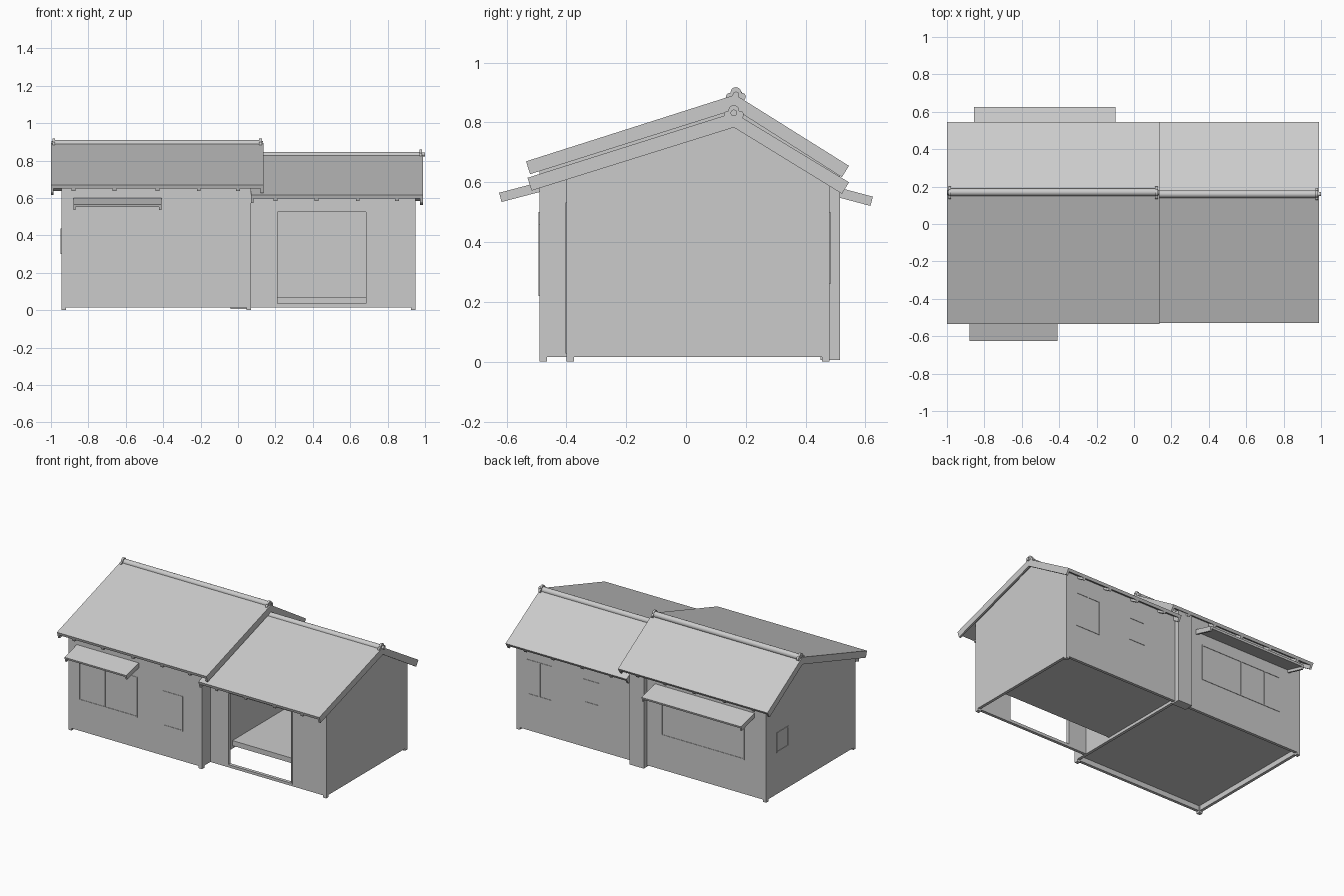
import bpy, bmesh, math

cube = bpy.data.objects.get("Cube")
if cube:
    bpy.data.objects.remove(cube, do_unlink=True)

grey = bpy.data.materials.new("plain_grey")
grey.use_nodes = True
grey.diffuse_color = (0.6, 0.6, 0.6, 1)
grey.node_tree.nodes["Principled BSDF"].inputs["Base Color"].default_value = (0.6, 0.6, 0.6, 1)


def prism(name, pts, x0, x1):
    """Extrude a closed (y, z) outline from x0 to x1."""
    bm = bmesh.new()
    face = bm.faces.new([bm.verts.new((x0, y, z)) for y, z in pts])
    ext = bmesh.ops.extrude_face_region(bm, geom=[face])
    for v in ext["geom"]:
        if isinstance(v, bmesh.types.BMVert):
            v.co.x = x1
    bmesh.ops.recalc_face_normals(bm, faces=bm.faces)
    mesh = bpy.data.meshes.new(name)
    bm.to_mesh(mesh)
    bm.free()
    mesh.materials.append(grey)
    obj = bpy.data.objects.new(name, mesh)
    bpy.context.collection.objects.link(obj)
    return obj


def box(name, x0, x1, y0, y1, z0, z1):
    return prism(name, [(y0, z0), (y1, z0), (y1, z1), (y0, z1)], x0, x1)


def rod(name, x0, x1, y, z, r):
    pts = [(y + r * math.cos(i * math.tau / 20), z + r * math.sin(i * math.tau / 20)) for i in range(20)]
    obj = prism(name, pts, x0, x1)
    bpy.ops.object.select_all(action='DESELECT')
    obj.select_set(True)
    bpy.context.view_layer.objects.active = obj
    bpy.ops.object.shade_smooth_by_angle(angle=math.radians(35))


def square_cut(a, b, t):
    """Point a moved by t square to the slope a-b, downwards."""
    dy, dz = b[0] - a[0], b[1] - a[1]
    s = t / math.hypot(dy, dz)
    if dy < 0:
        s = -s
    return (a[0] + dz * s, a[1] - dy * s)


def roof_layer(name, x0, x1, eaves, t):
    front, ridge, back = eaves
    low = (ridge[0], ridge[1] - t * 1.1)
    prism(name, [front, ridge, back, square_cut(back, ridge, t), low, square_cut(front, ridge, t)], x0, x1)


def roof_z(eaves, y):
    front, ridge, back = eaves
    end = front if y < ridge[0] else back
    return ridge[1] + (end[1] - ridge[1]) * (y - ridge[0]) / (end[0] - ridge[0])


def roof(prefix, x0, x1, eaves, rafters):
    roof_layer(prefix + "_roof_slab", x0, x1, eaves, 0.02)
    for x in (x0, x1 - 0.014):
        roof_layer(prefix + "_bargeboard", x, x + 0.014, eaves, 0.045)
    for x in rafters:
        roof_layer(prefix + "_rafter", x - 0.01, x + 0.01, eaves, 0.034)


def ridge_cap(prefix, x, y, z, nub):
    # Three-lobed end tile with a small round boss
    rod(prefix + "_ridge_cap", x - 0.007, x + 0.007, y, z + 0.01, 0.018)
    for side in (-1, 1):
        rod(prefix + "_ridge_lobe", x - 0.007, x + 0.007, y + side * 0.02, z - 0.004, 0.013)
    rod(prefix + "_ridge_boss", min(x, nub), max(x, nub), y, z + 0.002, 0.011)


def gable(name, x0, x1, y0, y1, eaves):
    top = [(y, roof_z(eaves, y) - 0.02) for y in (y1, eaves[1][0], y0)]
    prism(name, [(y0, BASE), (y1, BASE)] + top, x0, x1)


def window(name, x0, x1, z0, z1, y, bars=()):
    w, d = 0.007, 0.003
    for x in (x0, x1 - w, *bars):
        box(name + "_upright", x, x + w, y - d, y + d, z0, z1)
    for z in (z0, z1 - w):
        box(name + "_rail", x0, x1, y - d, y + d, z, z + w)


def awning(prefix, x0, x1, inner, outer):
    for part, a, b, t in (("slab", x0, x1, 0.014), ("bracket", x0, x0 + 0.012, 0.032),
                          ("bracket", x1 - 0.012, x1, 0.032)):
        prism(prefix + "_awning_" + part,
              [inner, outer, square_cut(outer, inner, t), square_cut(inner, outer, t)], a, b)


BASE, T = 0.015, 0.02
HIGH = [(-0.535, 0.67), (0.165, 0.893), (0.545, 0.655)]
LOW = [(-0.53, 0.615), (0.16, 0.833), (0.545, 0.6)]
BACK, HIGH_FRONT, LOW_FRONT = 0.48, -0.49, -0.4

# Roofs with ridges
roof("high", -1.0, 0.135, HIGH, (-0.88, -0.66, -0.43, -0.21, 0.0))
roof("low", 0.07, 0.988, LOW, (0.2, 0.42, 0.64, 0.85))
rod("high_ridge", -0.985, 0.12, 0.17, 0.89, 0.02)
rod("low_ridge", 0.13, 0.98, 0.16, 0.826, 0.02)
ridge_cap("high_right", -0.985, 0.167, 0.89, -0.998)
ridge_cap("high_left", 0.12, 0.167, 0.89, 0.133)
ridge_cap("low", 0.978, 0.16, 0.83, 1.0)

# High block walls
gable("high_outer_gable", -0.945, -0.945 + T, HIGH_FRONT, BACK, HIGH)
gable("high_inner_gable", 0.07 - T, 0.07, HIGH_FRONT, BACK, HIGH)
box("high_front_wall", -0.945, 0.07, HIGH_FRONT, HIGH_FRONT + T, BASE, roof_z(HIGH, HIGH_FRONT) - T)
box("high_back_wall", -0.945, 0.07, BACK - T, BACK, BASE, roof_z(HIGH, BACK) - T)
box("high_floor", -0.93, 0.06, HIGH_FRONT + 0.01, BACK - 0.01, 0.05, 0.07)

# Low block walls around the open doorway
D0, D1, DZ0, DZ1 = 0.21, 0.685, 0.035, 0.525
top = roof_z(LOW, LOW_FRONT) - T
gable("low_gable", 0.95 - T, 0.95, LOW_FRONT, BACK, LOW)
box("low_back_wall", 0.07, 0.95, BACK - T, BACK, BASE, roof_z(LOW, BACK) - T)
for name, x0, x1, z0, z1 in (("right", 0.07, D0, BASE, top), ("left", D1, 0.95, BASE, top),
                             ("upper", D0, D1, DZ1, top), ("sill", D0, D1, BASE, DZ0)):
    box("low_front_wall_" + name, x0, x1, LOW_FRONT, LOW_FRONT + T, z0, z1)
window("door_frame", D0 - 0.007, D1 + 0.007, DZ0 - 0.007, DZ1 + 0.007, LOW_FRONT)
box("low_raised_floor", 0.06, 0.94, -0.16, BACK - 0.01, 0.035, 0.07)

# Corner posts and the service shaft on the back
for x, y in ((-0.945, HIGH_FRONT), (-0.945, BACK - 0.025), (0.045, HIGH_FRONT),
             (0.925, LOW_FRONT), (0.925, BACK - 0.025)):
    box("corner_post", x, x + 0.025, y, y + 0.025, 0, 0.5)
box("back_shaft", -0.04, 0.07, BACK - 0.03, 0.515, 0.005, roof_z(HIGH, 0.515) - T)

# Awnings
awning("front", -0.88, -0.41, (-0.48, 0.603), (-0.625, 0.565))
awning("back", -0.855, -0.1, (0.47, 0.593), (0.625, 0.552))

# Windows
window("front_window", -0.865, -0.42, 0.225, 0.5, HIGH_FRONT, (-0.67,))
window("front_small_window", -0.225, -0.075, 0.22, 0.46, HIGH_FRONT)
window("back_window", -0.78, -0.15, 0.25, 0.5, BACK, (-0.66, -0.47))
window("low_back_window", 0.68, 0.87, 0.26, 0.5, BACK, (0.77,))
window("low_back_small_window", 0.32, 0.44, 0.32, 0.48, BACK)
for z in (0.3, 0.43):
    box("side_window_rail", -0.948, -0.94, 0.24, 0.37, z, z + 0.007)
for y in (0.24, 0.363):
    box("side_window_upright", -0.948, -0.94, y, y + 0.007, 0.3, 0.437)
